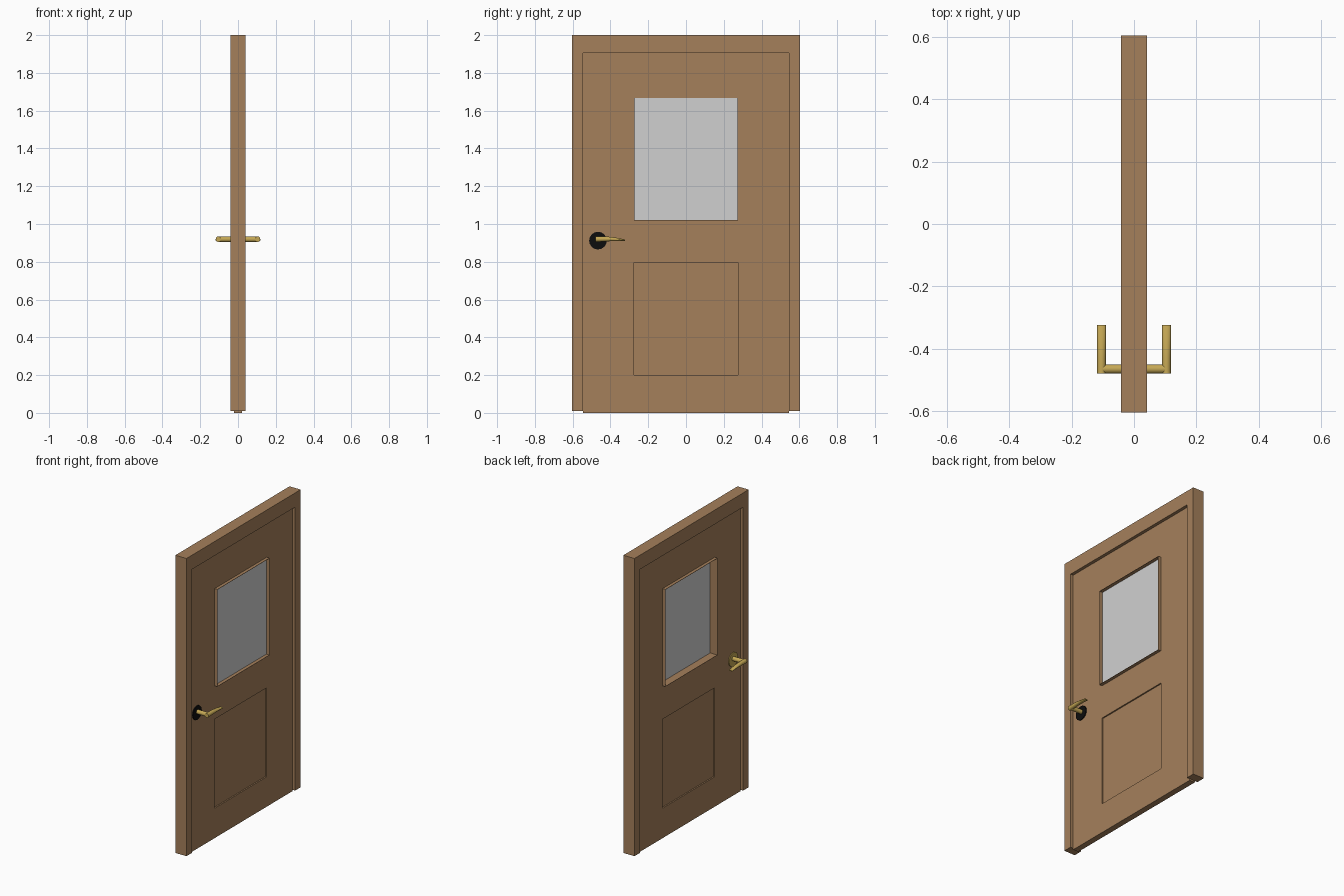
import bpy, bmesh, math
from mathutils import Vector

if "Cube" in bpy.data.objects:
    bpy.data.objects.remove(bpy.data.objects["Cube"])


def material(name, rgb):
    m = bpy.data.materials.new(name)
    m.diffuse_color = (*rgb, 1)
    m.use_nodes = True
    m.node_tree.nodes["Principled BSDF"].inputs["Base Color"].default_value = m.diffuse_color
    return m


WOOD = material("brown wood", (0.375, 0.215, 0.105))
GLASS = material("pale grey glass", (0.63, 0.63, 0.63))
BRASS = material("brass", (0.56, 0.39, 0.09))
BLACK = material("black", (0.004, 0.004, 0.004))


def finish(name, bm, mat, smooth=False):
    bmesh.ops.recalc_face_normals(bm, faces=bm.faces)
    me = bpy.data.meshes.new(name)
    bm.to_mesh(me)
    bm.free()
    if mat:
        me.materials.append(mat)
    ob = bpy.data.objects.new(name, me)
    bpy.context.collection.objects.link(ob)
    bpy.ops.object.select_all(action='DESELECT')
    ob.select_set(True)
    bpy.context.view_layer.objects.active = ob
    if smooth:
        bpy.ops.object.shade_smooth_by_angle(angle=math.radians(40))
    return ob


def extrude_x(name, outline, x0, x1, mat):
    """Extrude a y-z outline from x0 to x1."""
    bm = bmesh.new()
    face = bm.faces.new([bm.verts.new((x0, y, z)) for y, z in outline])
    res = bmesh.ops.extrude_face_region(bm, geom=[face])
    verts = [v for v in res["geom"] if isinstance(v, bmesh.types.BMVert)]
    bmesh.ops.translate(bm, verts=verts, vec=(x1 - x0, 0, 0))
    return finish(name, bm, mat)


def rect(y, z0, z1):
    return [(-y, z0), (y, z0), (y, z1), (-y, z1)]


def loft(name, rings, mat):
    """Skin a list of equal-length point rings and cap the ends."""
    bm = bmesh.new()
    loops = [[bm.verts.new(p) for p in r] for r in rings]
    n = len(loops[0])
    for a, b in zip(loops, loops[1:]):
        for i in range(n):
            bm.faces.new((a[i], a[(i + 1) % n], b[(i + 1) % n], b[i]))
    bm.faces.new(loops[0])
    bm.faces.new(loops[-1])
    return finish(name, bm, mat, smooth=True)


def cut(ob, cutter):
    cutter.hide_render = True
    mod = ob.modifiers.new("cut", 'BOOLEAN')
    mod.operation = 'DIFFERENCE'
    mod.solver = 'EXACT'
    mod.object = cutter
    bpy.ops.object.select_all(action='DESELECT')
    ob.select_set(True)
    bpy.context.view_layer.objects.active = ob
    bpy.ops.object.modifier_apply(modifier=mod.name)
    bpy.data.objects.remove(cutter)


D = 0.041        # half depth of the frame
L = 0.02         # half thickness of the door leaf
WIN = (1.018, 1.668)
PAN = (0.2, 0.795)

# door frame: two jambs and a header in one outline
extrude_x("door_frame", [(-0.603, 0.01), (-0.545, 0.01), (-0.545, 1.905), (0.545, 1.905),
                         (0.545, 0.01), (0.603, 0.01), (0.603, 2.0), (-0.603, 2.0)],
          -D, D, WOOD)

# door leaf with a window opening and a sunk panel on both faces
leaf = extrude_x("door_leaf", rect(0.545, 0, 1.905), -L, L, WOOD)
cut(leaf, extrude_x("window_cutter", rect(0.275, *WIN), -0.1, 0.1, None))
for s in (-1, 1):
    cut(leaf, extrude_x("panel_cutter", rect(0.275, *PAN), s * 0.011, s * 0.1, None))

# thin window rim standing proud of both faces
rim = extrude_x("window_rim", rect(0.275, *WIN), -D, D, WOOD)
cut(rim, extrude_x("rim_cutter", rect(0.273, WIN[0] + 0.002, WIN[1] - 0.002), -0.1, 0.1, None))

# window pane
extrude_x("window_pane", rect(0.2735, WIN[0] + 0.0015, WIN[1] - 0.0015), 0.012, 0.018, GLASS)

# handles, one on each side
N = 16
ANG = [2 * math.pi * i / N for i in range(N)]
for s, side, rose in ((1, "right", BLACK), (-1, "left", BRASS)):
    def disc(x, r, y, z):
        return [(s * x, y + r * math.cos(a), z + r * math.sin(a)) for a in ANG]
    loft(side + "_rosette", [disc(0.018, 0.047, -0.466, 0.912),
                             disc(0.026, 0.047, -0.466, 0.912)], rose)
    loft(side + "_spindle", [disc(0.018, 0.0145, -0.464, 0.919),
                             disc(0.104, 0.0145, -0.464, 0.919)], BRASS)
    # lever: sections of (y, centre z, half height), thinning to the tip
    lever = [(-0.479, 0.9195, 0.0145), (-0.43, 0.9205, 0.0135), (-0.40, 0.9205, 0.0115),
             (-0.36, 0.918, 0.008), (-0.323, 0.914, 0.004)]
    loft(side + "_lever", [[(s * 0.104 + 0.014 * math.cos(a), y, z + h * math.sin(a))
                            for a in ANG] for y, z, h in lever], BRASS)
